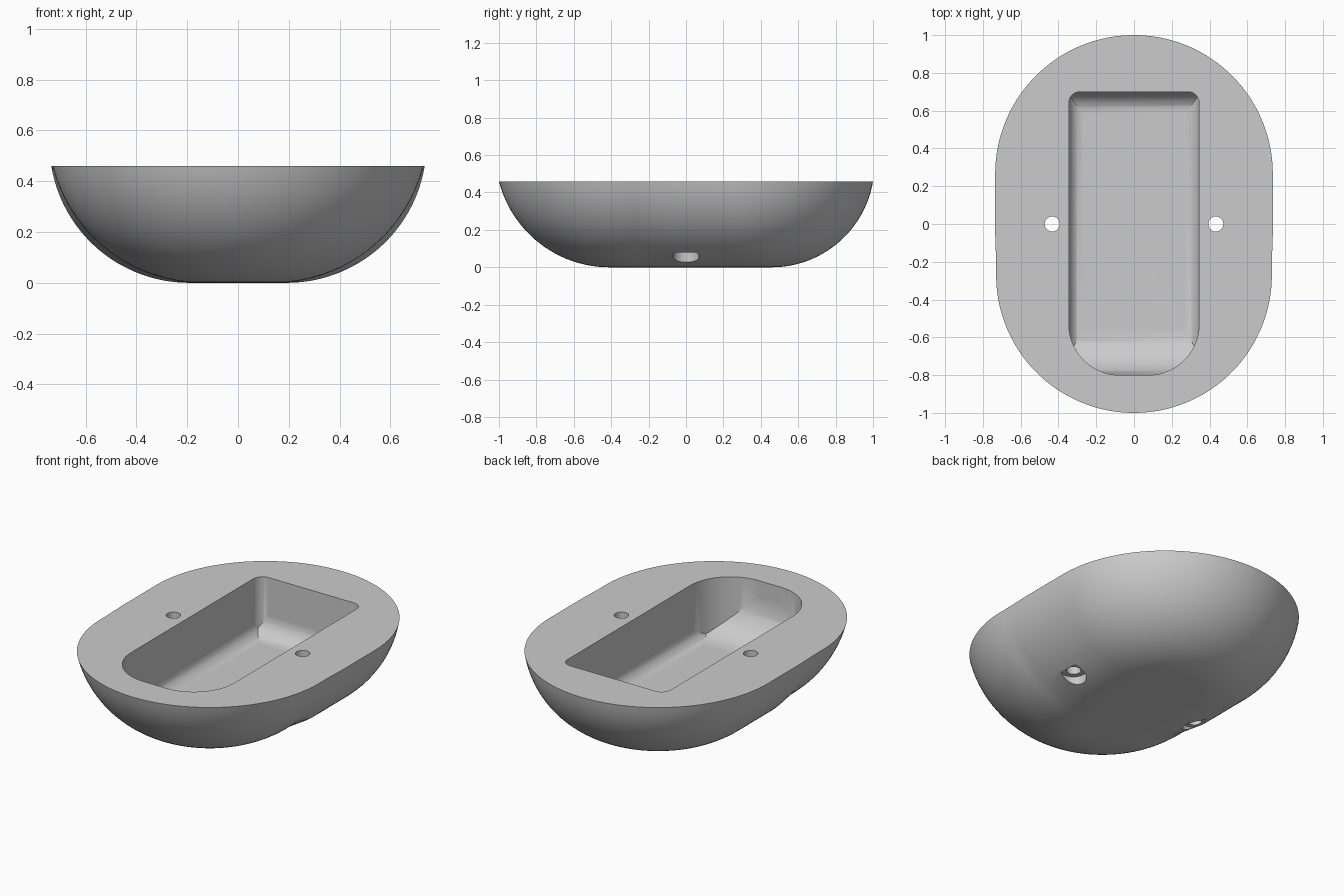
import bpy, bmesh
from math import sin, cos, pi, acos, sqrt
from mathutils import Vector

cube = bpy.data.objects.get("Cube")
if cube:
    bpy.data.objects.remove(cube)

HEIGHT = 0.46
FLOOR = 0.11

grey = bpy.data.materials.new("plain_grey")
grey.use_nodes = True
grey.diffuse_color = (0.6, 0.6, 0.6, 1)
grey.node_tree.nodes["Principled BSDF"].inputs["Base Color"].default_value = (0.6, 0.6, 0.6, 1)


def loft(name, rings):
    """Skin a stack of closed rings and cap both ends."""
    bm = bmesh.new()
    loops = [[bm.verts.new(p) for p in ring] for ring in rings]
    n = len(loops[0])
    for a, b in zip(loops, loops[1:]):
        for i in range(n):
            j = (i + 1) % n
            bm.faces.new((a[i], a[j], b[j], b[i]))
    bm.faces.new(loops[0][::-1])
    bm.faces.new(loops[-1])
    bmesh.ops.recalc_face_normals(bm, faces=bm.faces)
    mesh = bpy.data.meshes.new(name)
    bm.to_mesh(mesh)
    bm.free()
    mesh.materials.append(grey)
    obj = bpy.data.objects.new(name, mesh)
    bpy.context.collection.objects.link(obj)
    return obj


def rounded(corners, steps=14):
    """Counter-clockwise box outline; corners are (x, y, radius, start quarter)."""
    pts = []
    for x, y, r, quarter in corners:
        sx = 1 if quarter in (0, 3) else -1
        sy = 1 if quarter in (0, 1) else -1
        if r == 0:
            pts.append((x, y))
            continue
        for k in range(steps + 1):
            a = (quarter + k / steps) * pi / 2
            pts.append((x - sx * r + r * cos(a), y - sy * r + r * sin(a)))
    return pts


def boolean(target, cutter, operation):
    """Apply a boolean and discard the cutter."""
    cutter.hide_render = True
    mod = target.modifiers.new(operation.lower(), "BOOLEAN")
    mod.operation, mod.object, mod.solver = operation, cutter, "EXACT"
    bpy.context.view_layer.objects.active = target
    bpy.ops.object.modifier_apply(modifier=mod.name)
    bpy.data.objects.remove(cutter)


# Body outline: (centre y, direction, end radius, underside radius)
BACK = (0.735, 0.55)
FRONT = (0.73, 0.61)
SEGMENTS = 64
spine = []
for k in range(SEGMENTS + 1):
    a = pi * k / SEGMENTS
    spine.append((1 - BACK[0], Vector((cos(a), sin(a), 0)), *BACK))
spine.append((-0.05, Vector((-1, 0, 0)), *BACK))
spine.append((-0.2, Vector((-1, 0, 0)), *FRONT))
for k in range(SEGMENTS + 1):
    a = pi + pi * k / SEGMENTS
    spine.append((FRONT[0] - 1, Vector((cos(a), sin(a), 0)), *FRONT))
spine.append((-0.2, Vector((1, 0, 0)), *FRONT))
spine.append((-0.05, Vector((1, 0, 0)), *BACK))

# Bowl-shaped underside rising as an arc from the flat base to the rim
STEPS = 24
rings = []
for s in range(STEPS + 1):
    ring = []
    for y, out, radius, r in spine:
        end = acos(1 - HEIGHT / r)
        a = end * s / STEPS
        reach = radius - r * sin(end) + r * sin(a)
        ring.append(Vector((0, y, r * (1 - cos(a)))) + out * reach)
    rings.append(ring)
body = loft("basin_body", rings)

# Basin hollow: plan outline trimmed by side and cross profiles with filleted floors
W, Y0, Y1, TOP = 0.345, -0.8, 0.7, 0.6
plan = rounded([(W, Y1, 0.06, 0), (-W, Y1, 0.06, 1), (-W, Y0, 0.27, 2), (W, Y0, 0.27, 3)])
side = rounded([(Y1, TOP, 0, 0), (Y0, TOP, 0, 1), (Y0, FLOOR, 0.25, 2), (Y1, FLOOR, 0.12, 3)])
cross = rounded([(W, TOP, 0, 0), (-W, TOP, 0, 1), (-W, FLOOR, 0.08, 2), (W, FLOOR, 0.08, 3)])
hollow = loft("hollow_cutter", [[(x, y, z) for x, y in plan] for z in (0, 0.55)])
boolean(hollow, loft("side_profile", [[(x, y, z) for y, z in side] for x in (-1, 1)]), "INTERSECT")
boolean(hollow, loft("cross_profile", [[(x, y, z) for x, z in cross] for y in (-1, 1)]), "INTERSECT")
boolean(body, hollow, "DIFFERENCE")


# Bolt holes, each with a wider recess underneath
def cylinder(name, x, r, z0, z1, n=40):
    return loft(name, [[(x + r * cos(2 * pi * k / n), r * sin(2 * pi * k / n), z)
                        for k in range(n)] for z in (z0, z1)])


for x in (-0.433, 0.433):
    boolean(body, cylinder("bolt_hole", x, 0.04, -0.1, 0.6), "DIFFERENCE")
    boolean(body, cylinder("bolt_recess", x, 0.07, -0.1, 0.08), "DIFFERENCE")

# Smooth curves with crisp rims
bpy.ops.object.select_all(action="DESELECT")
body.select_set(True)
bpy.context.view_layer.objects.active = body
bpy.ops.object.shade_smooth_by_angle(angle=pi / 6)
weighted = body.modifiers.new("even_shading", "WEIGHTED_NORMAL")
weighted.keep_sharp = True
